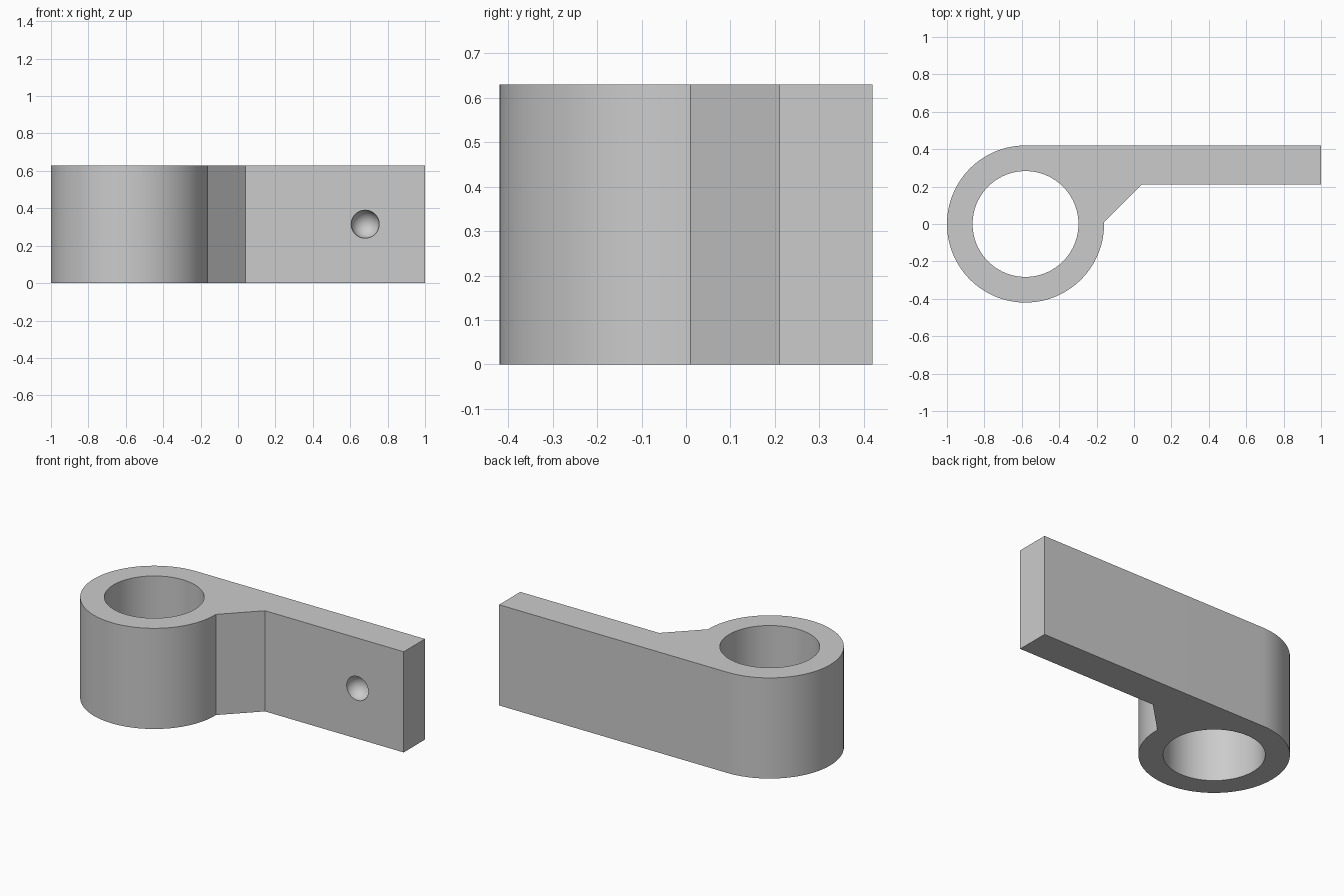
import bpy, bmesh, math
from mathutils import Matrix

cube = bpy.data.objects.get("Cube")
if cube:
    bpy.data.objects.remove(cube, do_unlink=True)

HEIGHT = 0.63
RING_X, RING_R, BORE_R = -0.58, 0.42, 0.283
ARM_FRONT = 0.21

grey = bpy.data.materials.new("plain grey")
grey.use_nodes = True
colour = (0.6, 0.6, 0.6, 1)
grey.diffuse_color = colour
grey.node_tree.nodes["Principled BSDF"].inputs["Base Color"].default_value = colour


def add_object(name, bm):
    mesh = bpy.data.meshes.new(name)
    bmesh.ops.recalc_face_normals(bm, faces=bm.faces)
    bm.to_mesh(mesh)
    bm.free()
    mesh.materials.append(grey)
    obj = bpy.data.objects.new(name, mesh)
    bpy.context.collection.objects.link(obj)
    return obj


# Bracket outline: ring wall, then web and straight arm, extruded upwards
steps = 96
start, end = math.pi / 2, 2 * math.pi + 0.024
outline = []
for i in range(steps + 1):
    a = start + (end - start) * i / steps
    outline.append((RING_X + RING_R * math.cos(a), RING_R * math.sin(a)))
outline += [(0.04, ARM_FRONT), (1, ARM_FRONT), (1, RING_R)]

bm = bmesh.new()
base = bm.faces.new([bm.verts.new((x, y, 0)) for x, y in outline])
grown = bmesh.ops.extrude_face_region(bm, geom=[base])["geom"]
top = [v for v in grown if isinstance(v, bmesh.types.BMVert)]
bmesh.ops.translate(bm, verts=top, vec=(0, 0, HEIGHT))
bracket = add_object("bracket", bm)

# Cutter for the round bore through the ring
bm = bmesh.new()
bmesh.ops.create_cone(bm, cap_ends=True, segments=96, radius1=BORE_R, radius2=BORE_R,
                      depth=2 * HEIGHT, matrix=Matrix.Translation((RING_X, 0, HEIGHT / 2)))
bore = add_object("bore_cutter", bm)

# Cutter for the hemispherical dimple in the arm
bm = bmesh.new()
bmesh.ops.create_uvsphere(bm, u_segments=48, v_segments=31, radius=0.075,
                          matrix=Matrix.Translation((0.68, ARM_FRONT, HEIGHT / 2))
                          @ Matrix.Rotation(math.pi / 2, 4, "X"))
dimple = add_object("dimple_cutter", bm)

# Cut both and shade the curved walls smooth
bpy.context.view_layer.objects.active = bracket
for cutter in (bore, dimple):
    cutter.hide_render = True
    cut = bracket.modifiers.new(cutter.name, "BOOLEAN")
    cut.operation, cut.solver, cut.object = "DIFFERENCE", "EXACT", cutter
    bpy.ops.object.modifier_apply(modifier=cut.name)
    bpy.data.objects.remove(cutter, do_unlink=True)

bpy.ops.object.select_all(action="DESELECT")
bracket.select_set(True)
bpy.ops.object.shade_smooth_by_angle(angle=math.radians(30))
